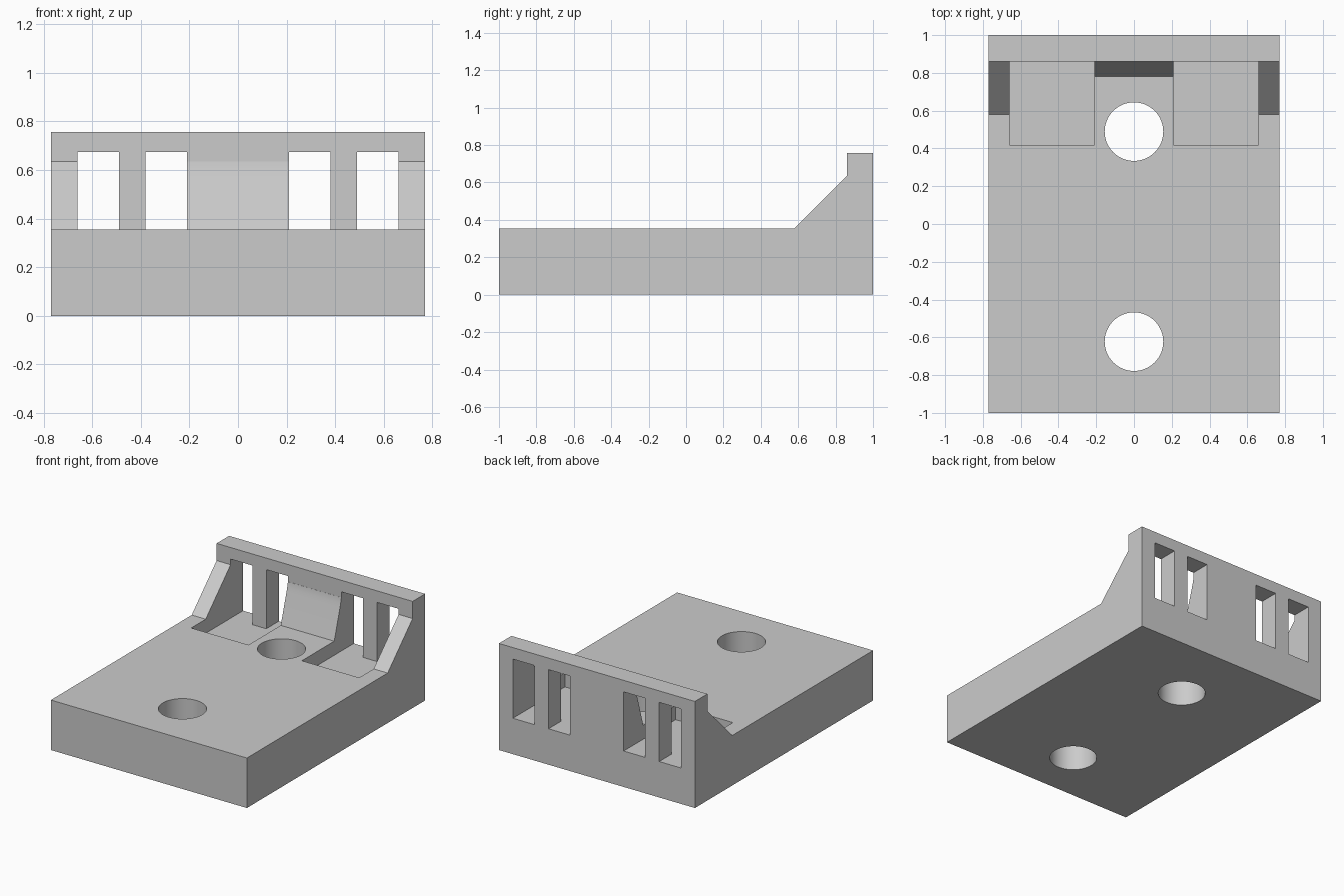
import bpy
import bmesh
import math

if "Cube" in bpy.data.objects:
    bpy.data.objects.remove(bpy.data.objects["Cube"], do_unlink=True)

HALF_W = 0.77
DECK_Z = 0.355
POCKET_Z = 0.255
WALL_Y = 0.86

grey = bpy.data.materials.new("plain_grey")
grey.use_nodes = True
grey.diffuse_color = (0.6, 0.6, 0.6, 1)
grey.node_tree.nodes["Principled BSDF"].inputs["Base Color"].default_value = (0.6, 0.6, 0.6, 1)


def finish(name, bm):
    bmesh.ops.recalc_face_normals(bm, faces=bm.faces)
    mesh = bpy.data.meshes.new(name)
    bm.to_mesh(mesh)
    bm.free()
    mesh.materials.append(grey)
    obj = bpy.data.objects.new(name, mesh)
    bpy.context.collection.objects.link(obj)
    return obj


def prism(name, profile, x0, x1):
    """Extrude a side profile of (y, z) points along x."""
    bm = bmesh.new()
    face = bm.faces.new([bm.verts.new((x0, y, z)) for y, z in profile])
    ext = bmesh.ops.extrude_face_region(bm, geom=[face])["geom"]
    verts = [v for v in ext if isinstance(v, bmesh.types.BMVert)]
    bmesh.ops.translate(bm, verts=verts, vec=(x1 - x0, 0, 0))
    return finish(name, bm)


def box(name, x0, x1, y0, y1, z0, z1):
    return prism(name, [(y0, z0), (y1, z0), (y1, z1), (y0, z1)], x0, x1)


def cylinder(name, y, radius):
    bm = bmesh.new()
    bmesh.ops.create_cone(bm, cap_ends=True, segments=64, radius1=radius, radius2=radius, depth=2)
    bmesh.ops.translate(bm, verts=bm.verts, vec=(0, y, 0))
    return finish(name, bm)


# Base plate, back wall and sloping gussets in one side profile
body = prism("bracket_body", [
    (-1, 0), (1, 0), (1, 0.757), (WALL_Y, 0.757),
    (WALL_Y, 0.635), (0.58, DECK_Z), (-1, DECK_Z)], -HALF_W, HALF_W)

cutters = []
# Sunken pockets with two windows each, mirrored left and right
for side, sign in (("left", 1), ("right", -1)):
    def mirrored_box(name, a, b, *rest):
        x0, x1 = sorted((a * sign, b * sign))
        cutters.append(box(f"{side}_{name}_cutter", x0, x1, *rest))
    mirrored_box("pocket", 0.21, 0.66, 0.417, WALL_Y, POCKET_Z, 0.72)
    mirrored_box("inner_window", 0.21, 0.38, 0.8, 1.1, POCKET_Z, 0.675)
    mirrored_box("outer_window", 0.49, 0.66, 0.8, 1.1, POCKET_Z, 0.675)

# Steep centre rib, curving into the back wall
cutters.append(prism("centre_rib_cutter", [
    (0.5, DECK_Z), (0.78, DECK_Z), (0.845, 0.57), (0.852, 0.596),
    (0.857, 0.617), (WALL_Y, 0.637), (WALL_Y, 0.7), (0.5, 0.7)], -0.3, 0.3))

# Bolt holes
cutters.append(cylinder("front_hole_cutter", -0.623, 0.155))
cutters.append(cylinder("back_hole_cutter", 0.489, 0.155))

bpy.ops.object.select_all(action="DESELECT")
body.select_set(True)
bpy.context.view_layer.objects.active = body
for cutter in cutters:
    cut = body.modifiers.new(cutter.name, "BOOLEAN")
    cut.operation = "DIFFERENCE"
    cut.solver = "EXACT"
    cut.object = cutter
    bpy.ops.object.modifier_apply(modifier=cut.name)
    bpy.data.objects.remove(cutter, do_unlink=True)

bpy.ops.object.shade_smooth_by_angle(angle=math.radians(15))
